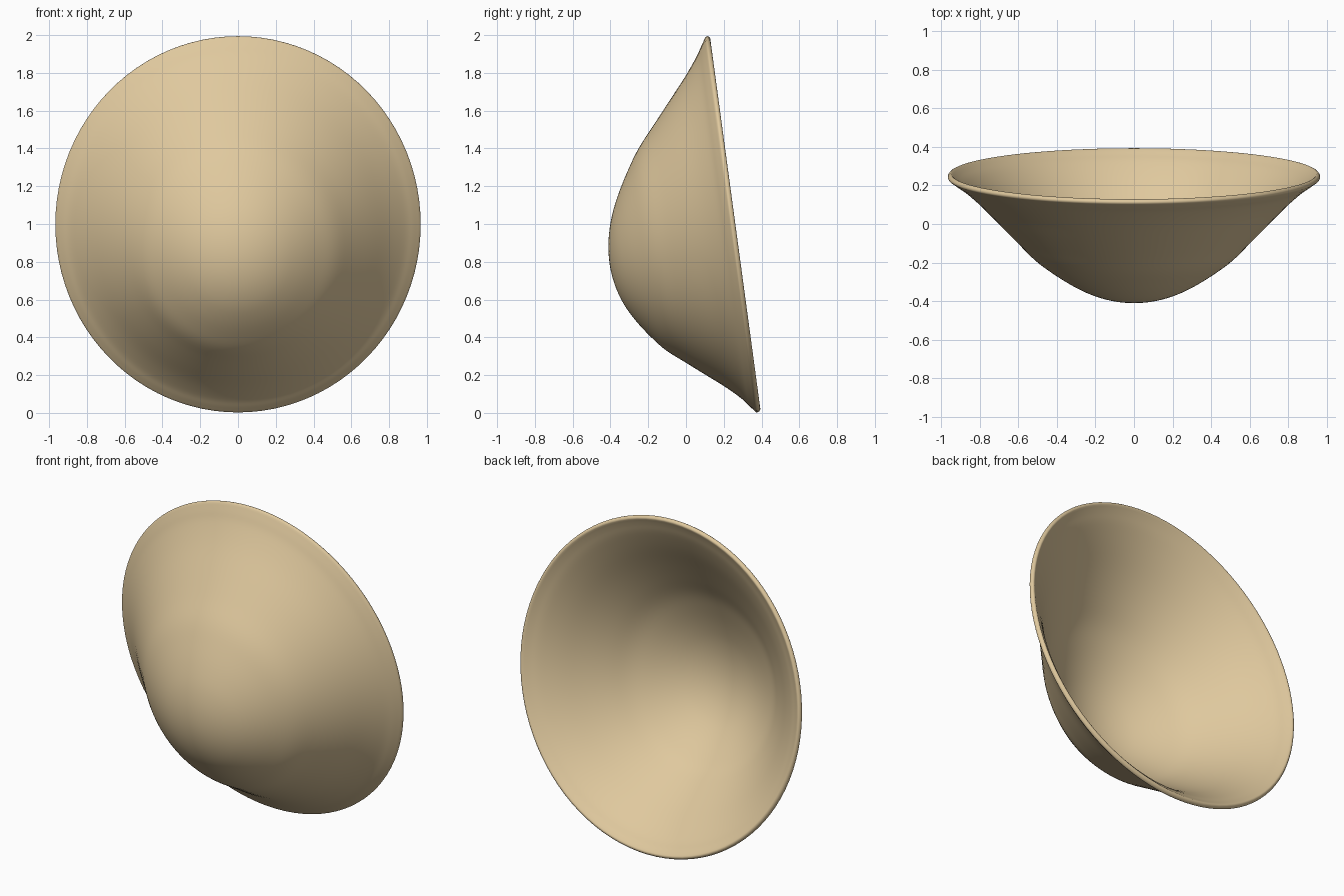
import bpy, bmesh, math
from mathutils import Vector

if "Cube" in bpy.data.objects:
    bpy.data.objects.remove(bpy.data.objects["Cube"])

THICK = 0.03          # shell thickness
SEG = 96
TILT = math.atan2(0.134, 0.991)
N = Vector((0, -math.cos(TILT), -math.sin(TILT)))   # depth axis, to the front
U = Vector((0, -math.sin(TILT), math.cos(TILT)))    # up along the rim plane
CENTRE = Vector((0, 0.25, 1.0))
X_SCALE = 0.963
SHEAR = -0.17         # belly sags downwards with depth

# outer profile (radius, depth), apex to rim
outer_pts = [(0, .677), (.12, .665), (.235, .631), (.343, .578), (.45, .51), (.54, .442),
             (.632, .35), (.725, .256), (.83, .15), (.915, .075), (.965, .040), (1.0, .015)]


def smooth(points, steps=4):
    """Catmull-Rom through the profile, mirrored at the apex."""
    p = [Vector(q) for q in points]
    p = [Vector((-p[1].x, p[1].y))] + p + [2 * p[-1] - p[-2]]
    out = []
    for a, b, c, d in zip(p, p[1:], p[2:], p[3:]):
        for i in range(steps):
            t = i / steps
            out.append(0.5 * (2 * b + (c - a) * t + (2 * a - 5 * b + 4 * c - d) * t * t
                              + (3 * b - a - 3 * c + d) * t ** 3))
    out.append(p[-2])
    return out


outer = smooth(outer_pts)

# inner wall: offset of the outer wall
inner = []
for i, q in enumerate(outer):
    a, b = outer[max(i - 1, 0)], outer[min(i + 1, len(outer) - 1)]
    t = (b - a).normalized() if i else Vector((1, 0))
    inner.append(q + Vector((t.y, -t.x)) * THICK)

# rounded lip between outer and inner wall
mid = (outer[-1] + inner[-1]) / 2
v = outer[-1] - mid
w = Vector((v.y, -v.x)) * 0.8
lip = [mid + v * math.cos(a) + w * math.sin(a)
       for a in (math.pi * k / 8 for k in range(1, 8))]
profile = outer[1:] + lip + inner[:0:-1]


def place(r, h, ang):
    return CENTRE + N * h + Vector((X_SCALE * r * math.cos(ang), 0, 0)) \
        + U * (r * math.sin(ang) + SHEAR * max(h, 0))


# dish shell: stacked rings with both apexes closed
bm = bmesh.new()
rings = [[bm.verts.new(place(q.x, q.y, 2 * math.pi * k / SEG)) for k in range(SEG)]
         for q in profile]
for ra, rb in zip(rings, rings[1:]):
    for k in range(SEG):
        j = (k + 1) % SEG
        bm.faces.new((ra[k], ra[j], rb[j], rb[k]))
for tip, ring in ((outer[0], rings[0]), (inner[0], rings[-1])):
    c = bm.verts.new(place(0, tip.y, 0))
    for k in range(SEG):
        bm.faces.new((c, ring[k], ring[(k + 1) % SEG]))
bmesh.ops.recalc_face_normals(bm, faces=bm.faces)
for f in bm.faces:
    f.smooth = True
mesh = bpy.data.meshes.new("dish")
bm.to_mesh(mesh)
bm.free()
dish = bpy.data.objects.new("dish", mesh)
bpy.context.collection.objects.link(dish)

mat = bpy.data.materials.new("tan")
mat.diffuse_color = (0.74, 0.58, 0.34, 1)
mat.use_nodes = True
mat.node_tree.nodes["Principled BSDF"].inputs["Base Color"].default_value = mat.diffuse_color
mesh.materials.append(mat)
